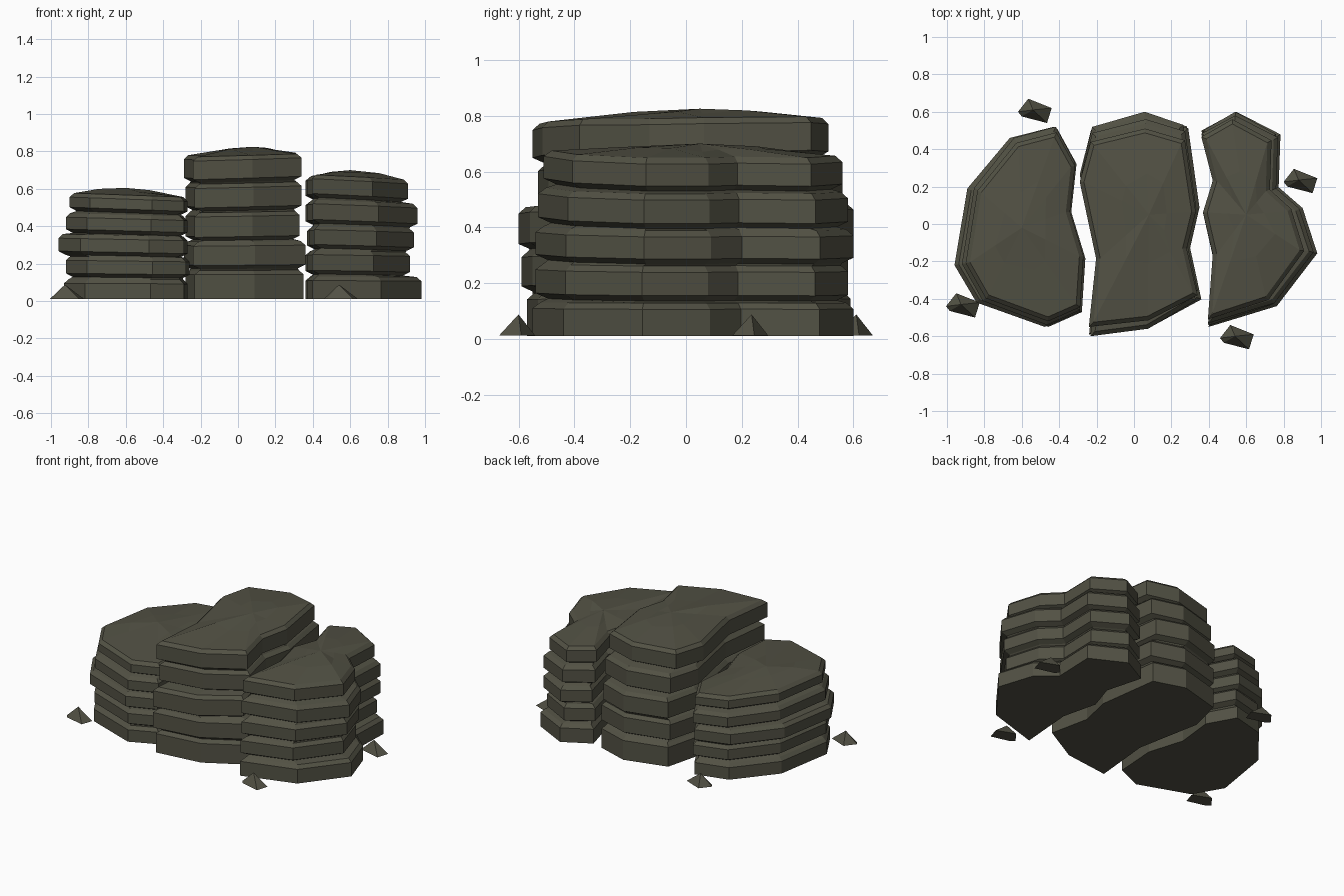
import bpy, bmesh, math, random
from mathutils import Vector

if "Cube" in bpy.data.objects:
    bpy.data.objects.remove(bpy.data.objects["Cube"])

random.seed(4)

stone = bpy.data.materials.new("dark olive stone")
stone.diffuse_color = (0.085, 0.083, 0.058, 1)
stone.use_nodes = True
stone.node_tree.nodes["Principled BSDF"].inputs["Base Color"].default_value = stone.diffuse_color


def finish(bm, name):
    bmesh.ops.recalc_face_normals(bm, faces=bm.faces)
    me = bpy.data.meshes.new(name)
    bm.to_mesh(me)
    bm.free()
    me.materials.append(stone)
    ob = bpy.data.objects.new(name, me)
    bpy.context.collection.objects.link(ob)
    return ob


def fit(outline, box):
    """Stretch an outline to the bounding box of one layer."""
    xs, ys = [p[0] for p in outline], [p[1] for p in outline]
    x0, x1, y0, y1 = box
    return [Vector((x0 + (x - min(xs)) / (max(xs) - min(xs)) * (x1 - x0),
                    y0 + (y - min(ys)) / (max(ys) - min(ys)) * (y1 - y0)))
            for x, y in outline]


def inset(pts, d):
    """Move a clockwise outline inwards by d."""
    out = []
    for i, p in enumerate(pts):
        a = (p - pts[i - 1]).normalized()
        b = (pts[(i + 1) % len(pts)] - p).normalized()
        n = Vector((a.y + b.y, -a.x - b.x)).normalized()
        out.append(p + n * d / max(0.6, n.dot(Vector((a.y, -a.x)))))
    return out


def stack(name, outline, layers, tilt, peak):
    """Bevelled slabs lofted on top of each other, closed by a faceted crown."""
    bm = bmesh.new()
    cx = sum(p[0] for p in outline) / len(outline)
    rings = []

    def ring(pts, z, k):
        rings.append([bm.verts.new((p.x, p.y, max(0.008, z + k * (
            tilt[0] * (p.x - cx) + tilt[1] * p.y)))) for p in pts])

    for i, (z0, z1, *box) in enumerate(layers):
        pts = fit(outline, box)
        k = (i + 0.5) / len(layers)
        if i == 0:
            ring(pts, z0, 0)
        else:
            ring(inset(pts, 0.035), z0 - 0.005, k)
            ring(pts, z0 + 0.014, k)
        ring(pts, z1 - 0.022, k)
        ring(inset(pts, 0.022), z1, k)
    n = len(outline)
    # crown: a jittered inner ring rising to the peak
    edge = rings[-1]
    px, py, pz = peak
    inner = []
    for v in edge:
        t = random.uniform(0.45, 0.6)
        inner.append(bm.verts.new((v.co.x + (px - v.co.x) * t, v.co.y + (py - v.co.y) * t,
                                   v.co.z + (pz - v.co.z) * random.uniform(0.4, 0.85))))
    rings.append(inner)
    top = bm.verts.new(peak)
    for a, b in zip(rings, rings[1:]):
        for j in range(n):
            m = (j + 1) % n
            bm.faces.new((a[j], a[m], b[m], b[j]))
    for j in range(n):
        bm.faces.new((inner[j], inner[(j + 1) % n], top))
    bm.faces.new(rings[0])
    return finish(bm, name)


# left stack (layers: bottom z, top z, x range, y range)
stack("left_rock_stack",
      [(-.42, .52), (-.31, .33), (-.34, .07), (-.26, -.18), (-.28, -.47),
       (-.47, -.55), (-.84, -.42), (-.96, -.22), (-.89, .19), (-.66, .46)],
      [(.01, .115, -.93, -.27, -.54, .51), (.13, .235, -.92, -.26, -.55, .51),
       (.245, .35, -.96, -.27, -.55, .52), (.36, .46, -.92, -.27, -.54, .52),
       (.475, .565, -.90, -.27, -.52, .49)],
      (-.04, .0), (-.6, -.02, .605))

# middle stack
stack("middle_rock_stack",
      [(.06, .60), (.28, .53), (.34, .10), (.29, -.12), (.35, -.40),
       (.08, -.55), (-.25, -.59), (-.21, -.18), (-.30, .28), (-.24, .52)],
      [(.01, .165, -.28, .35, -.57, .59), (.18, .32, -.29, .36, -.59, .58),
       (.335, .48, -.28, .33, -.60, .60), (.495, .635, -.28, .34, -.53, .56),
       (.65, .785, -.29, .34, -.55, .51)],
      (.03, .015), (.08, .05, .825))

# right stack
stack("right_rock_stack",
      [(.54, .60), (.78, .48), (.77, .20), (.90, .09), (.98, -.15), (.76, -.43),
       (.39, -.54), (.42, -.17), (.36, .07), (.42, .25), (.35, .50)],
      [(.01, .13, .36, .98, -.55, .60), (.145, .265, .36, .92, -.54, .58),
       (.28, .395, .37, .94, -.54, .60), (.41, .53, .36, .96, -.53, .58),
       (.545, .66, .36, .91, -.51, .56)],
      (-.05, -.015), (.6, .05, .70))

# loose rubble around the base
for i, (x, y) in enumerate([(-.53, .61), (.89, .235), (-.915, -.43), (.55, -.60)]):
    bm = bmesh.new()
    base = [bm.verts.new((x + dx, y + dy, .012)) for dx, dy in
            [(-.09, -.01), (-.035, .06), (.09, .01), (.065, -.07), (-.07, -.035)]]
    tip = bm.verts.new((x - .01, y + .0, .088))
    bm.faces.new(base)
    for j in range(5):
        bm.faces.new((base[j], base[(j + 1) % 5], tip))
    finish(bm, f"rubble_{i + 1}")
